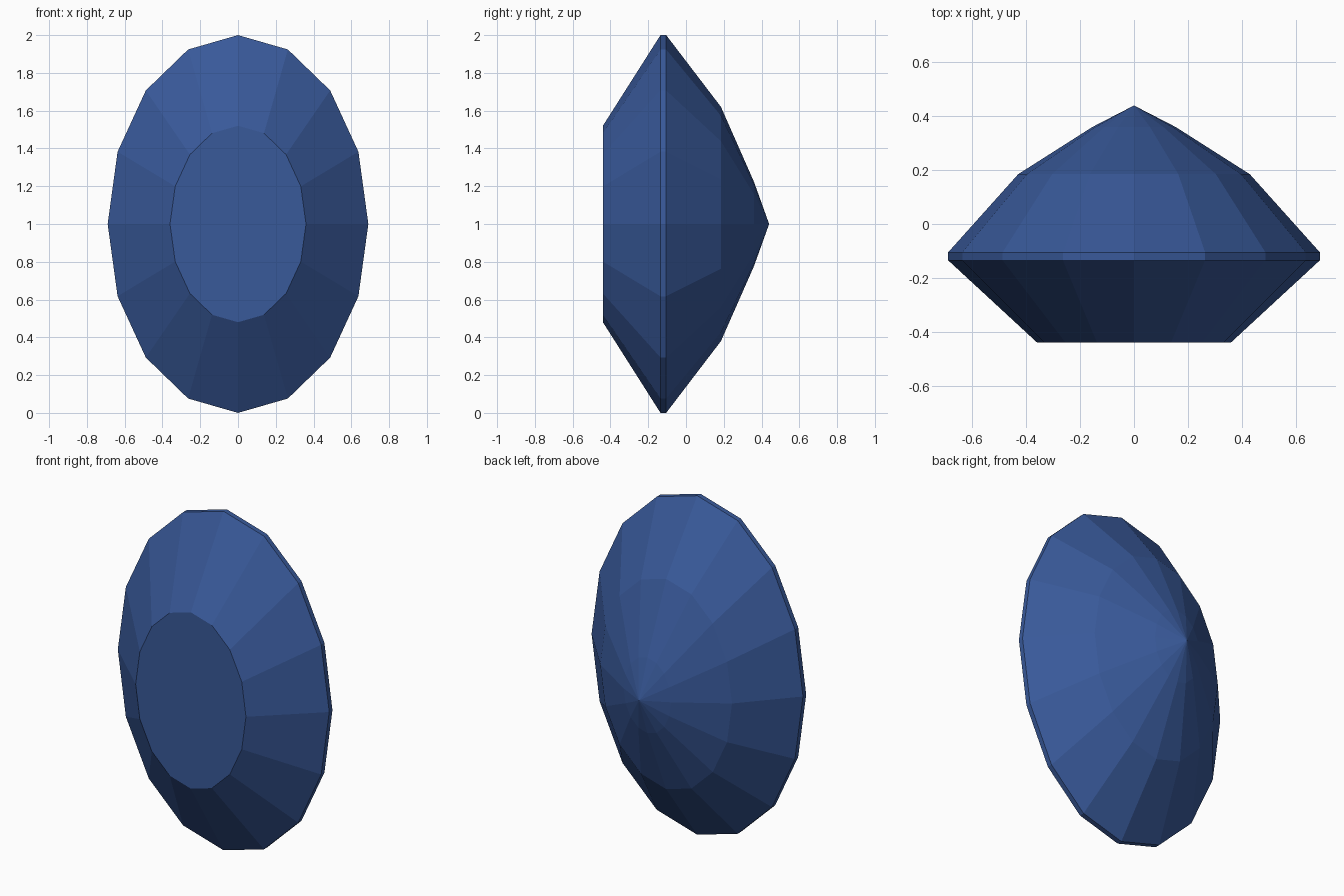
import bpy, bmesh
from math import sin, cos, tau

if "Cube" in bpy.data.objects:
    bpy.data.objects.remove(bpy.data.objects["Cube"])

SIDES = 16
# Rings from table to back: depth y, half width x, half height z
PROFILE = [(-0.44, 0.36, 0.52),    # table edge
           (-0.135, 0.69, 1.0),    # girdle front
           (-0.105, 0.69, 1.0),    # girdle back
           (0.185, 0.43, 0.62),    # pavilion break
           (0.36, 0.155, 0.223)]   # lower pavilion
POINT_Y = 0.44

bm = bmesh.new()
rings = []
for y, rx, rz in PROFILE:
    rings.append([bm.verts.new((rx * sin(tau * i / SIDES), y, 1 + rz * cos(tau * i / SIDES)))
                  for i in range(SIDES)])

# Flat table, facet bands and the pointed back
bm.faces.new(rings[0])
tip = bm.verts.new((0, POINT_Y, 1))
for i in range(SIDES):
    j = (i + 1) % SIDES
    for a, b in zip(rings, rings[1:]):
        bm.faces.new((a[i], a[j], b[j], b[i]))
    bm.faces.new((rings[-1][i], rings[-1][j], tip))
bmesh.ops.recalc_face_normals(bm, faces=bm.faces)

mesh = bpy.data.meshes.new("oval_gem")
bm.to_mesh(mesh)
bm.free()
gem = bpy.data.objects.new("oval_gem", mesh)
bpy.context.collection.objects.link(gem)

# Deep blue stone
mat = bpy.data.materials.new("blue_stone")
mat.diffuse_color = (0.04, 0.10, 0.32, 1)
mat.use_nodes = True
mat.node_tree.nodes["Principled BSDF"].inputs["Base Color"].default_value = mat.diffuse_color
mesh.materials.append(mat)
